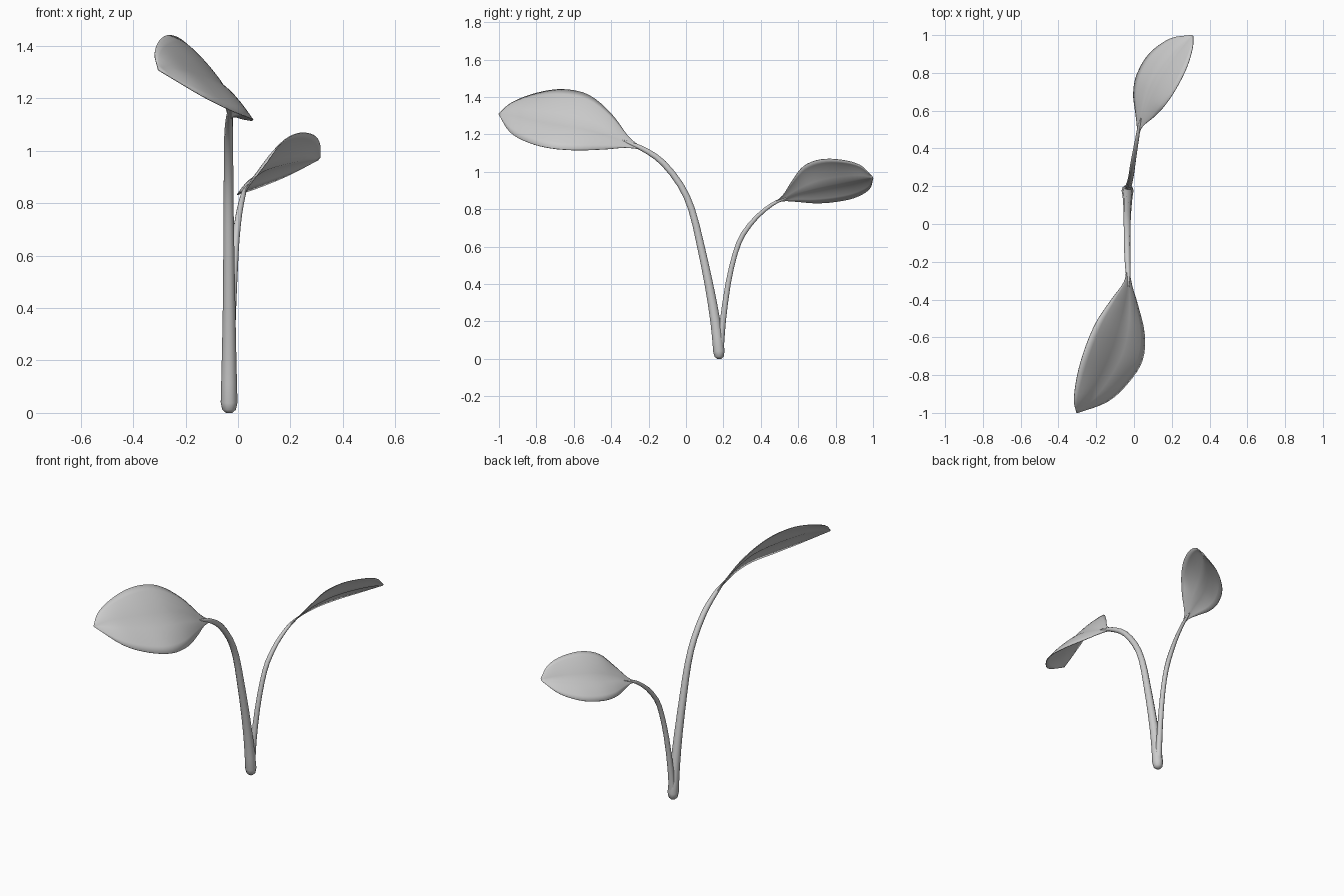
import bpy, bmesh, math
from mathutils import Vector


def spline(pts, steps):
    """Catmull-Rom resampling of a list of equal-length tuples."""
    pts = [Vector(p) for p in pts]
    ext = [2 * pts[0] - pts[1]] + pts + [2 * pts[-1] - pts[-2]]
    out = []
    for i in range(1, len(ext) - 2):
        a, b, c, d = ext[i - 1:i + 3]
        for k in range(steps):
            t = k / steps
            out.append(0.5 * (2 * b + (c - a) * t + (2 * a - 5 * b + 4 * c - d) * t ** 2
                              + (3 * b - a - 3 * c + d) * t ** 3))
    return out + [pts[-1]]


def finish(bm, name, angle):
    bmesh.ops.recalc_face_normals(bm, faces=bm.faces)
    mesh = bpy.data.meshes.new(name)
    bm.to_mesh(mesh)
    bm.free()
    ob = bpy.data.objects.new(name, mesh)
    bpy.context.collection.objects.link(ob)
    bpy.ops.object.select_all(action='DESELECT')
    ob.select_set(True)
    bpy.context.view_layer.objects.active = ob
    bpy.ops.object.shade_smooth_by_angle(angle=math.radians(angle))
    return ob


def skin(bm, rows, closed):
    for a, b in zip(rows, rows[1:]):
        n = len(a)
        for i in range(n if closed else n - 1):
            j = (i + 1) % n
            bm.faces.new((a[i], a[j], b[j], b[i]))


def stem(name, path, sides=10):
    """Tapered tube through (x, y, z, radius) points."""
    bm = bmesh.new()
    pts = [(Vector(p[:3]), p[3]) for p in path]
    rows = []
    for i, (c, r) in enumerate(pts):
        t = (pts[min(i + 1, len(pts) - 1)][0] - pts[max(i - 1, 0)][0]).normalized()
        v = t.cross(Vector((1, 0, 0))).normalized()
        u = v.cross(t)
        rows.append([bm.verts.new(c + r * (math.cos(w) * u + math.sin(w) * v))
                     for w in (2 * math.pi * k / sides for k in range(sides))])
    skin(bm, rows, True)
    bm.faces.new(rows[0])
    bm.faces.new(rows[-1])
    return finish(bm, name, 60)


def leaf(name, left, mid, right, half=5, bulge=0.012):
    """Blade lofted between two edges and a creased midrib."""
    bm = bmesh.new()
    rows = []
    for l, m, r in zip(spline(left, 4), spline(mid, 4), spline(right, 4)):
        width = (l - r).length
        row = []
        for a, b in ((l, m), (m, r)):
            for k in range(half):
                t = k / half
                lift = bulge * min(1, width / 0.3) * 4 * t * (1 - t)
                row.append(a.lerp(b, t) + Vector((0, 0, lift)))
        row.append(r)
        rows.append([bm.verts.new(p) for p in row])
    skin(bm, rows, False)
    ob = finish(bm, name, 50)
    mod = ob.modifiers.new("thickness", 'SOLIDIFY')
    mod.thickness = 0.004
    mod.offset = 0
    return ob


# Tall stem with rounded foot
foot = [(-0.034, 0.177, 0.0, 0.012), (-0.034, 0.177, 0.012, 0.026)]
stem("tall_stem", foot + spline([
    (-0.034, 0.176, 0.04, 0.032), (-0.034, 0.157, 0.2, 0.028), (-0.034, 0.122, 0.4, 0.024),
    (-0.035, 0.075, 0.62, 0.021), (-0.036, 0.03, 0.8, 0.019), (-0.036, -0.03, 0.93, 0.018),
    (-0.036, -0.12, 1.045, 0.017), (-0.034, -0.2, 1.105, 0.015), (-0.031, -0.27, 1.14, 0.012),
    (-0.03, -0.34, 1.168, 0.004)], 2))

# Short stem, growing out of the same foot
stem("short_stem", spline([
    (-0.034, 0.18, 0.03, 0.022), (-0.03, 0.197, 0.2, 0.017), (-0.022, 0.225, 0.4, 0.015),
    (-0.014, 0.262, 0.56, 0.014), (-0.008, 0.305, 0.665, 0.014), (0.004, 0.38, 0.76, 0.012),
    (0.018, 0.46, 0.825, 0.01), (0.026, 0.51, 0.85, 0.008), (0.038, 0.56, 0.87, 0.003)], 2))

# Large leaf on the tall stem
leaf("large_leaf",
     [(-0.04, -0.25, 1.138), (-0.055, -0.31, 1.19), (-0.12, -0.4, 1.31), (-0.2, -0.52, 1.41),
      (-0.26, -0.66, 1.44), (-0.3, -0.8, 1.42), (-0.318, -0.93, 1.37), (-0.305, -1.0, 1.31)],
     [(-0.033, -0.25, 1.132), (-0.03, -0.32, 1.16), (-0.035, -0.43, 1.205), (-0.055, -0.56, 1.248),
      (-0.09, -0.68, 1.27), (-0.155, -0.81, 1.293), (-0.23, -0.92, 1.312), (-0.303, -1.0, 1.308)],
     [(-0.025, -0.25, 1.122), (-0.01, -0.33, 1.128), (0.02, -0.43, 1.12), (0.055, -0.58, 1.115),
      (0.045, -0.72, 1.125), (-0.03, -0.84, 1.155), (-0.14, -0.94, 1.21), (-0.3, -1.0, 1.305)])

# Small leaf on the short stem
leaf("small_leaf",
     [(0.014, 0.46, 0.826), (0.016, 0.52, 0.843), (0.008, 0.59, 0.84), (-0.003, 0.69, 0.832),
      (0.015, 0.79, 0.838), (0.08, 0.9, 0.86), (0.19, 0.98, 0.905), (0.306, 1.0, 0.965)],
     [(0.018, 0.46, 0.828), (0.03, 0.52, 0.852), (0.05, 0.595, 0.885), (0.078, 0.68, 0.91),
      (0.115, 0.765, 0.93), (0.17, 0.85, 0.947), (0.245, 0.935, 0.963), (0.31, 0.998, 0.97)],
     [(0.022, 0.46, 0.83), (0.045, 0.515, 0.87), (0.11, 0.57, 0.955), (0.165, 0.63, 1.03),
      (0.225, 0.72, 1.065), (0.28, 0.83, 1.063), (0.31, 0.93, 1.035), (0.314, 0.995, 0.975)])
